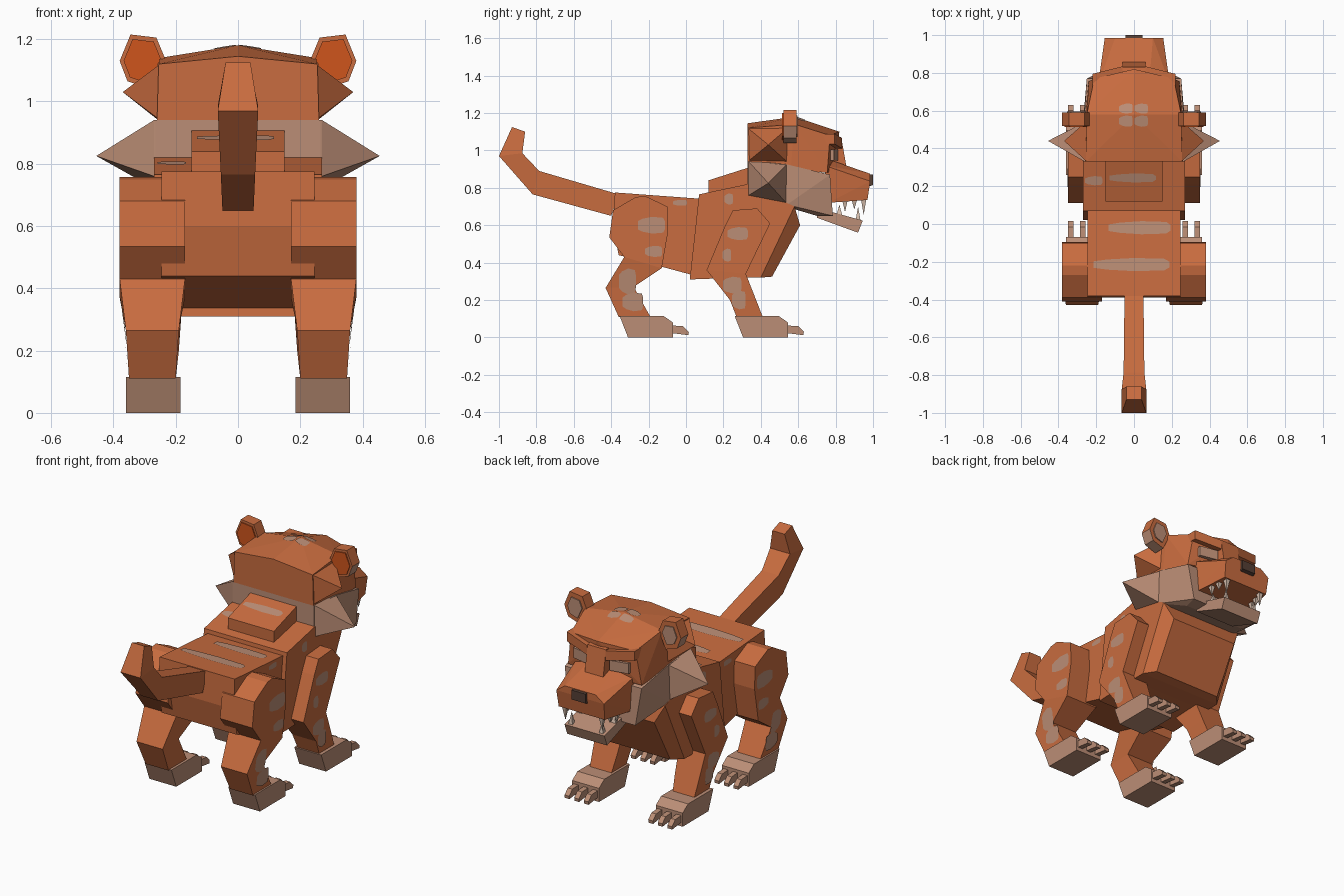
import bpy, bmesh, math
from mathutils import Vector
from mathutils.bvhtree import BVHTree

if "Cube" in bpy.data.objects:
    bpy.data.objects.remove(bpy.data.objects["Cube"], do_unlink=True)


def material(name, rgb):
    m = bpy.data.materials.new(name)
    m.use_nodes = True
    m.diffuse_color = (*rgb, 1)
    m.node_tree.nodes["Principled BSDF"].inputs["Base Color"].default_value = (*rgb, 1)
    return m


ORANGE = material("orange fur", (0.58, 0.15, 0.05))
TAN = material("tan fur", (0.50, 0.27, 0.18))
BRIGHT = material("bright orange", (0.62, 0.09, 0.012))
DARK = material("dark nose", (0.09, 0.05, 0.035))
IVORY = material("ivory teeth", (0.68, 0.52, 0.42))


def finish(bm, name, mat):
    bmesh.ops.recalc_face_normals(bm, faces=bm.faces)
    me = bpy.data.meshes.new(name)
    bm.to_mesh(me)
    bm.free()
    me.materials.append(mat)
    ob = bpy.data.objects.new(name, me)
    bpy.context.collection.objects.link(ob)
    return ob


def loft(name, mat, sections, s=1):
    """Rectangular sections: two (y, z) ends and an x range."""
    bm = bmesh.new()
    rings = [[bm.verts.new((s * x, *p)) for x, p in
              ((x0, a), (x1, a), (x1, b), (x0, b))] for a, b, x0, x1 in sections]
    for r, q in zip(rings, rings[1:]):
        for i in range(4):
            j = (i + 1) % 4
            bm.faces.new((r[i], r[j], q[j], q[i]))
    bm.faces.new(rings[0])
    bm.faces.new(rings[-1])
    return finish(bm, name, mat)


def hull(name, mat, points, mirror=False, s=1):
    bm = bmesh.new()
    sides = (1, -1) if mirror else (s,)
    for p in {(k * x, y, z) for x, y, z in points for k in sides}:
        bm.verts.new(p)
    res = bmesh.ops.convex_hull(bm, input=bm.verts)
    loose = [g for g in res["geom_interior"] if isinstance(g, bmesh.types.BMVert)]
    bmesh.ops.delete(bm, geom=loose, context="VERTS")
    bmesh.ops.dissolve_limit(bm, angle_limit=0.02, verts=bm.verts, edges=bm.edges)
    return finish(bm, name, mat)


def prism(name, mat, profile, x0, x1, s=1):
    return hull(name, mat, [(x, y, z) for y, z in profile for x in (x0, x1)], s=s)


def patch(name, target, origin, direction, across, w, h, n=10):
    """Thin fur marking lying on the surface hit by a ray."""
    me = target.data
    tree = BVHTree.FromPolygons([v.co for v in me.vertices],
                                [p.vertices[:] for p in me.polygons])
    hit, nor, _, _ = tree.ray_cast(Vector(origin), Vector(direction))
    if hit is None:
        return
    if nor.dot(Vector(direction)) > 0:
        nor = -nor
    u = Vector(across)
    u = (u - nor * u.dot(nor)).normalized()
    v = nor.cross(u)
    bm = bmesh.new()
    rim = []
    for i in range(n):
        a = math.tau * (i + 0.5) / n
        c, d = math.cos(a), math.sin(a)
        k = 1 if i % 3 else 0.88
        x = math.copysign(abs(c) ** 0.6, c) * w * k
        y = math.copysign(abs(d) ** 0.6, d) * h * k
        rim.append(bm.verts.new(hit + nor * 0.004 + u * x + v * y))
    bm.faces.new(rim)
    ob = finish(bm, name, TAN)
    if ob.data.polygons[0].normal.dot(nor) < 0:
        ob.data.flip_normals()


# Body
hips = prism("hips", ORANGE, [(-.38, .775), (-.39, .6), (-.36, .44), (.03, .335),
                              (.1, .36), (.1, .74)], -.245, .245)
chest = loft("chest", ORANGE, [
    ((.02, .31), (.07, .765), -.27, .27), ((.3, .32), (.33, .82), -.27, .27),
    ((.4, .32), (.58, .70), -.27, .27), ((.46, .325), (.61, .6), -.22, .22)])
hump = prism("shoulder_hump", ORANGE,
             [(.12, .76), (.12, .84), (.34, .91), (.34, .78)], -.15, .15)
loft("tail", ORANGE, [
    ((-.40, .65), (-.36, .765), -.05, .05), ((-.82, .765), (-.785, .89), -.055, .055),
    ((-1, .97), (-.875, .985), -.065, .065), ((-.93, 1.125), (-.86, 1.1), -.04, .04)])

# Legs, paws and claws
REAR = [((-.36, .11), (-.19, .11), .20, .35), ((-.43, .265), (-.28, .27), .19, .36),
        ((-.33, .43), (-.13, .37), .17, .38), ((-.41, .535), (-.095, .57), .17, .38),
        ((-.39, .68), (-.10, .70), .17, .38), ((-.27, .75), (-.22, .757), .17, .38)]
FRONT = [((.27, .11), (.41, .11), .20, .34), ((.235, .2), (.375, .2), .19, .345),
         ((.11, .36), (.32, .34), .18, .35), ((.21, .6), (.45, .61), .18, .35),
         ((.25, .68), (.38, .69), .18, .35)]
PAW = [(-.355, .115), (-.12, .115), (-.07, .08), (-.07, 0), (-.31, 0)]
CLAW = [(-.09, .065), (-.015, .06), (.015, .03), (.013, .012), (-.03, .025), (-.09, .025)]
REAR_SPOTS = [(-.18, .6, .08, .045), (-.17, .46, .05, .03), (-.31, .3, .05, .07),
              (-.28, .19, .06, .05)]
FRONT_SPOTS = [(.28, .555, .06, .035), (.22, .44, .025, .035), (.25, .28, .055, .045),
               (.285, .2, .04, .05)]
for s, side in ((1, "left"), (-1, "right")):
    for end, secs, dy, spots in (("rear", REAR, 0, REAR_SPOTS),
                                 ("front", FRONT, .615, FRONT_SPOTS)):
        leg = loft(f"{end}_leg_{side}", ORANGE, secs, s)
        prism(f"{end}_paw_{side}", TAN, [(y + dy, z) for y, z in PAW], .185, .36, s)
        for i, x in enumerate((.21, .272, .335)):
            prism(f"{end}_claw_{side}_{i}", TAN, [(y + dy, z) for y, z in CLAW],
                  x - .015, x + .015, s)
        for i, (y, z, w, h) in enumerate(spots):
            patch(f"{end}_leg_spot_{side}_{i}", leg, (s, y, z), (-s, 0, 0), (0, 1, 0), w, h)
    patch(f"chest_spot_{side}", chest, (s, .23, .74), (-s, 0, 0), (0, 1, 0), .025, .03)
    patch(f"hip_spot_{side}", hips, (s, -.03, .72), (-s, 0, 0), (0, 1, 0), .04, .016)

# Head
skull = hull("skull", ORANGE, [
    (.26, .33, .94), (.255, .33, 1.12), (0, .33, 1.145), (0, .58, 1.18), (.25, .58, 1.14),
    (.21, .77, 1.08), (0, .82, 1.1), (.24, .755, .88), (0, .79, .9), (.26, .56, .9)], True)
hull("jaw_ruff", TAN, [
    (.265, .33, .76), (.265, .33, .94), (.265, .54, .925), (.27, .54, .71),
    (.25, .77, .87), (.22, .785, .65), (.2, .7, .65)], True)
hull("muzzle", ORANGE, [
    (.19, .74, .92), (.08, .74, .96), (.1, .985, .875), (.155, .985, .835),
    (.15, .97, .735), (.185, .76, .72)], True)
prism("nose_bridge", ORANGE, [(.76, 1.08), (.83, 1.07), (.86, .9), (.76, .9)], -.06, .06)
prism("nose", DARK, [(.96, .875), (1, .87), (1, .815), (.96, .8)], -.045, .045)
prism("lower_jaw", TAN, [(.7, .69), (.7, .64), (.92, .56), (.945, .625), (.8, .665)],
      -.13, .13)

EAR = [(.235, 1.14), (.262, 1.205), (.345, 1.215), (.38, 1.13), (.355, 1.065), (.28, 1.04)]
cx = sum(p[0] for p in EAR) / len(EAR)
cz = sum(p[1] for p in EAR) / len(EAR)
for s, side in ((1, "left"), (-1, "right")):
    # Pointed ruff and temple
    hull(f"cheek_spike_{side}", TAN, [
        (.25, .33, .76), (.25, .33, .94), (.25, .545, .93), (.25, .545, .71),
        (.27, .335, .76), (.27, .335, .94), (.455, .44, .825)], s=s)
    hull(f"temple_{side}", ORANGE, [
        (.25, .33, .94), (.25, .33, 1.12), (.25, .545, 1.12), (.25, .545, .935),
        (.37, .44, 1.03)], s=s)
    # Ear shell with a lining on both faces
    ear = hull(f"ear_{side}", ORANGE,
               [(x, y, z) for x, z in EAR for y in (.52, .59)], s=s)
    ear.data.materials.append(TAN)
    for p in ear.data.polygons:
        if p.normal.z < -0.2:
            p.material_index = 1
    for label, mat, y, k in (("back", BRIGHT, .517, .82), ("front", TAN, .593, .65)):
        hull(f"ear_{label}_{side}", mat, [
            (cx + (x - cx) * k, y + d, cz + (z - cz) * k)
            for x, z in EAR for d in (-.003, .003)], s=s)
    # Brow, eye and teeth
    hull(f"brow_{side}", ORANGE, [
        (x, y - (x - .06) * .25, z + (x - .06) * .15) for x in (.06, .22)
        for y in (.76, .835) for z in (1.01, 1.065)], s=s)
    hull(f"eye_{side}", TAN, [
        (x, y - (x - .06) * .2, z) for x in (.07, .18)
        for y in (.79, .815) for z in (.945, 1.005)], s=s)
    for i, (x, y, top, tip) in enumerate(((.12, .95, .75, .655), (.135, .9, .74, .685),
                                          (.145, .85, .74, .67), (.1, .92, .61, .70),
                                          (.11, .82, .65, .71))):
        w = .016
        hull(f"tooth_{side}_{i}", IVORY, [
            (x - w, y - w, top), (x + w, y - w, top), (x + w, y + w, top),
            (x - w, y + w, top), (x, y, tip)], s=s)

# Markings along the back and crown
for name, ob, x, y, w, h in (("rump_stripe", hips, 0, -.215, .22, .035),
                             ("waist_stripe", hips, .04, -.02, .18, .035),
                             ("hump_stripe", hump, 0, .245, .135, .025),
                             ("chest_stripe", chest, -.21, .23, .05, .025),
                             ("crown_front", skull, 0.04, .61, .04, .028),
                             ("crown_back", skull, -.04, .545, .04, .03),
                             ("crown_left", skull, .04, .545, .04, .03),
                             ("crown_right", skull, -.04, .61, .04, .028)):
    patch(name, ob, (x, y, 2), (0, 0, -1), (1, 0, 0), w, h)
